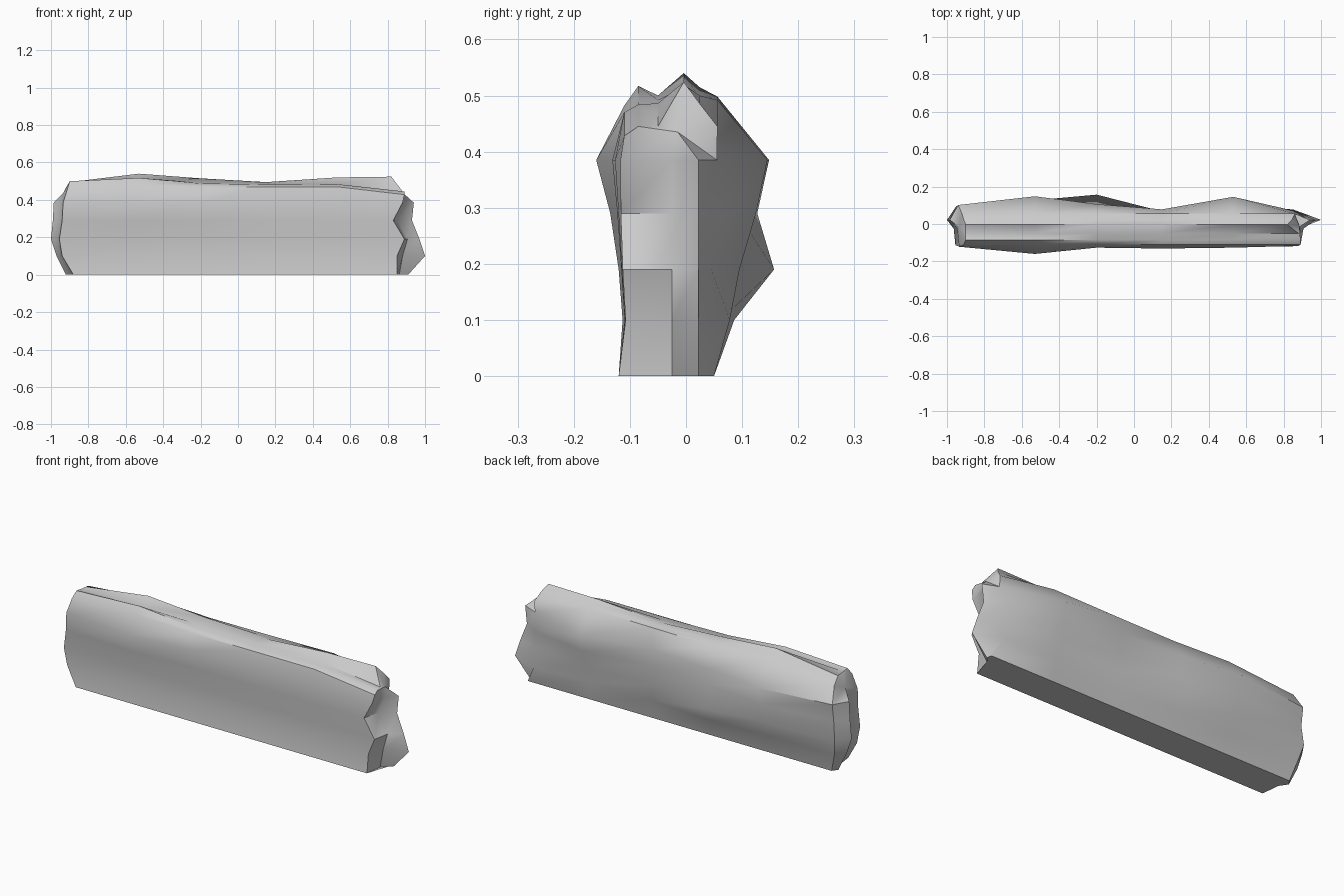
import bpy, bmesh, math

if "Cube" in bpy.data.objects:
    bpy.data.objects.remove(bpy.data.objects["Cube"])

# Height levels: z, front y, front bulge, back y, back bulge (bulge grows with station weight)
LEVELS = [
    (0.00, -0.120, 0.000, 0.050, 0.000),
    (0.10, -0.107, 0.006, 0.056, 0.030),
    (0.19, -0.112, 0.008, 0.045, 0.112),
    (0.29, -0.114, 0.021, 0.050, 0.077),
    (0.385, -0.112, 0.048, 0.055, 0.093),
]
# Top edge y positions: front shoulder, front crest, dip, main crest, back dip, back shoulder
TOP_Y = (-0.110, -0.085, -0.050, -0.004, 0.024, 0.056)
# Stations: x, front weight, low back weight, high back weight, then z along the top edge
STATIONS = [
    (-0.93, 0.20, 0.45, 0.50, (0.465, 0.500, 0.495, 0.490, 0.480, 0.465)),
    (-0.53, 1.00, 0.60, 1.00, (0.482, 0.517, 0.500, 0.540, 0.515, 0.498)),
    (-0.20, 0.30, 1.00, 0.55, (0.470, 0.488, 0.492, 0.515, 0.495, 0.485)),
    (0.15, 0.40, 0.20, 0.25, (0.470, 0.482, 0.485, 0.495, 0.490, 0.487)),
    (0.53, 0.30, 0.45, 0.97, (0.470, 0.484, 0.486, 0.520, 0.500, 0.492)),
    (0.85, 0.10, 0.00, 0.00, (0.428, 0.445, 0.445, 0.524, 0.486, 0.445)),
]
# Broken end outlines, bottom to top: x of front edge, ridge, back edge, shift of back edge in y
LEFT_END = [(-0.88, -0.92, -0.90, 0), (-0.94, -0.97, -0.93, 0), (-0.955, -1.0, -0.95, 0),
            (-0.94, -0.99, -0.94, 0), (-0.935, -0.985, -0.94, 0)]
RIGHT_END = [(0.85, 0.91, 0.905, 0), (0.85, 1.0, 0.85, 0.022), (0.89, 0.97, 0.865, 0),
             (0.83, 0.93, 0.85, 0.022), (0.88, 0.94, 0.86, 0)]
LEFT_TOP = (-0.91, -0.90, -0.90, -0.90, -0.91, -0.92)
RIGHT_TOP = (0.89, 0.89, 0.88, 0.82, 0.845, 0.86)


def section(station, end=None, top=None):
    """One cross-section: up the front, over the top, down the back."""
    x, wf, wlo, whi, zs = station
    front, back = [], []
    for i, (z, yf, bf, yb, bb) in enumerate(LEVELS):
        xf, _, xb, dy = end[i] if end else (x, x, x, 0)
        front.append((xf, yf - bf * wf, z))
        back.append((xb, yb + dy + bb * (wlo if i < 3 else whi), z))
    crest = [(top[i] if top else x, TOP_Y[i], zs[i]) for i in range(6)]
    return front + crest + back[::-1]


bm = bmesh.new()
rings = []
for k, s in enumerate(STATIONS):
    ends = {0: (LEFT_END, LEFT_TOP), len(STATIONS) - 1: (RIGHT_END, RIGHT_TOP)}
    rings.append([bm.verts.new(p) for p in section(s, *ends.get(k, ()))])

# Long faces between neighbouring sections
for a, b in zip(rings, rings[1:]):
    n = len(a)
    for i in range(n):
        j = (i + 1) % n
        bm.faces.new((a[i], a[j], b[j], b[i]))


def close_end(ring, end, hub_x):
    """Fill an end: flat front strip, blade-like ridge near the back, fan at the top."""
    front, top, back = ring[:5], ring[5:11], ring[11:][::-1]
    flat = [bm.verts.new((end[i][0] + 0.2 * (end[i][1] - end[i][0]), -0.025, LEVELS[i][0]))
            for i in range(5)]
    ridge = [bm.verts.new((end[i][1], 0.022, LEVELS[i][0])) for i in range(5)]
    columns = [front, flat, ridge, back]
    for c, d in zip(columns, columns[1:]):
        for i in range(4):
            bm.faces.new((c[i], c[i + 1], d[i + 1], d[i]))
    hub = bm.verts.new((hub_x, -0.015, 0.435))
    rim = [ridge[4], flat[4], front[4]] + top + [back[4], ridge[4]]
    for p, q in zip(rim, rim[1:]):
        bm.faces.new((p, q, hub))
    bm.faces.new((front[0], flat[0], ridge[0], back[0]))


close_end(rings[0], LEFT_END, -0.935)
close_end(rings[-1], RIGHT_END, 0.885)

bmesh.ops.recalc_face_normals(bm, faces=bm.faces)
mesh = bpy.data.meshes.new("rock_wall")
bm.to_mesh(mesh)
bm.free()

wall = bpy.data.objects.new("rock_wall", mesh)
bpy.context.collection.objects.link(wall)
bpy.context.view_layer.objects.active = wall
wall.select_set(True)
bpy.ops.object.shade_smooth_by_angle(angle=math.radians(45))
